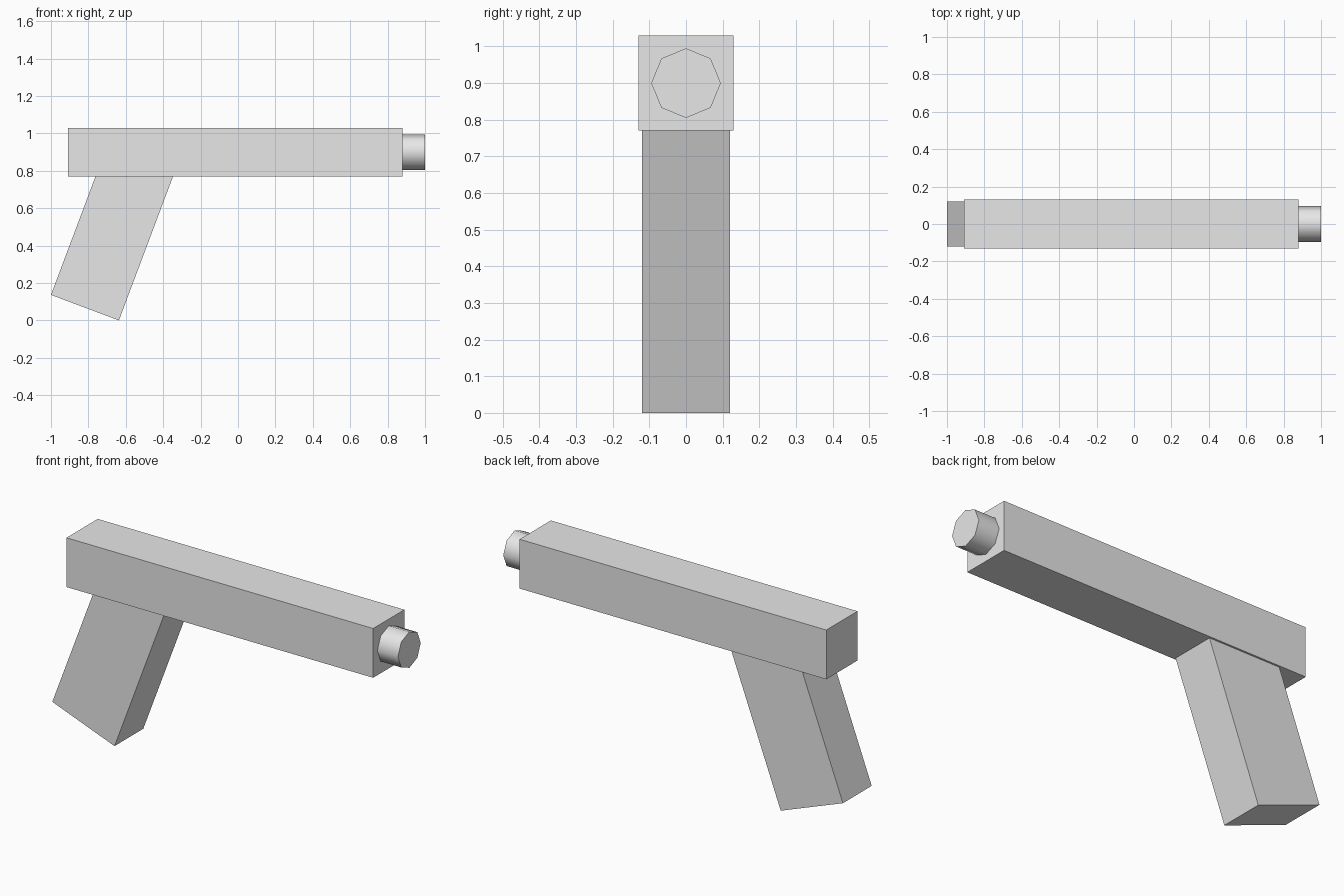
import bpy, math
from mathutils import Vector, Matrix

cube = bpy.data.objects.get("Cube")
if cube:
    bpy.data.objects.remove(cube, do_unlink=True)

# Single light grey material
GREY = (0.8, 0.8, 0.8, 1)
mat = bpy.data.materials.new("light_grey")
mat.use_nodes = True
mat.diffuse_color = GREY
mat.node_tree.nodes["Principled BSDF"].inputs["Base Color"].default_value = GREY


def finish(name):
    obj = bpy.context.object
    obj.name = obj.data.name = name
    obj.data.materials.append(mat)
    return obj


def box(name, size, centre, tilt=0):
    bpy.ops.mesh.primitive_cube_add(size=1)
    obj = finish(name)
    obj.data.transform(Matrix.Translation(centre) @ Matrix.Rotation(tilt, 4, "Y")
                       @ Matrix.Diagonal((*size, 1)))
    return obj


# Long square body
box("body", (1.79, 0.26, 0.26), (-0.015, 0, 0.9))

# Raked grip, its top end sunk into the body
tilt = math.radians(20.6)
width, length = 0.388, 0.85
across = Vector((math.cos(tilt), 0, -math.sin(tilt)))
along = Vector((math.sin(tilt), 0, math.cos(tilt)))
lower_rear = Vector((-1, 0, width * math.sin(tilt)))
box("grip", (width, 0.24, length),
    lower_rear + across * width / 2 + along * length / 2, tilt)

# Eight-sided muzzle with smooth sides and flat ends
bpy.ops.mesh.primitive_cylinder_add(vertices=8, radius=0.095, depth=0.16)
muzzle = finish("muzzle")
muzzle.data.transform(Matrix.Translation((0.92, 0, 0.9))
                      @ Matrix.Rotation(math.pi / 2, 4, "Y"))
bpy.ops.object.shade_smooth_by_angle(angle=math.radians(50))
